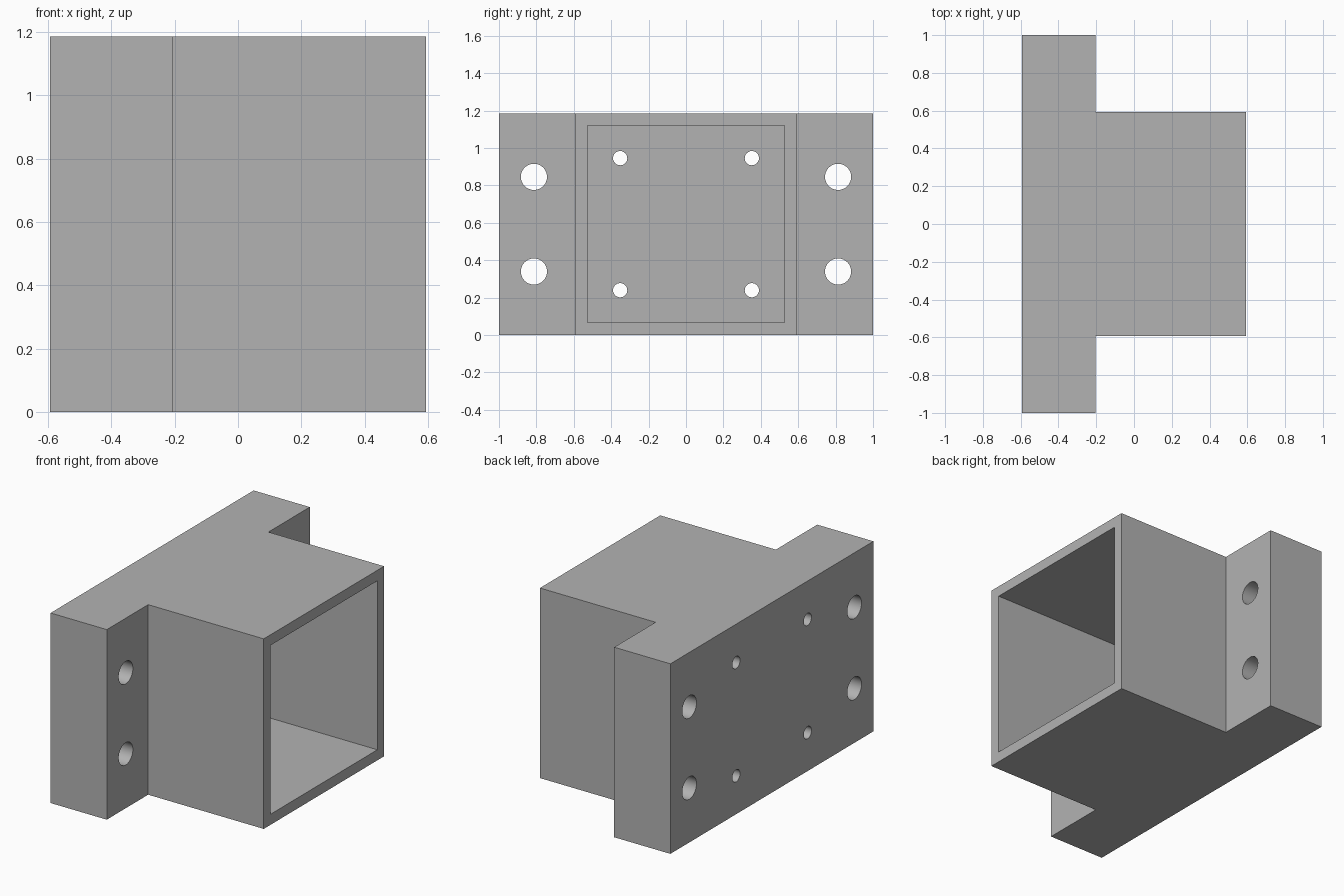
import bpy
import bmesh
import math

default = bpy.data.objects.get("Cube")
if default:
    bpy.data.objects.remove(default, do_unlink=True)

HALF = 0.5925          # half width of the square box
HEIGHT = 2 * HALF
MID = HALF             # centre height
FLANGE = -0.205        # outer face of the flange
WALL = 0.066

grey = bpy.data.materials.new("plain grey")
grey.use_nodes = True
colour = (0.45, 0.45, 0.45, 1)
grey.diffuse_color = colour
grey.node_tree.nodes["Principled BSDF"].inputs["Base Color"].default_value = colour


def extruded(name, outline, bottom, height):
    """Solid prism from an outline in the ground plane."""
    bm = bmesh.new()
    face = bm.faces.new([bm.verts.new((x, y, bottom)) for x, y in outline])
    result = bmesh.ops.extrude_face_region(bm, geom=[face])
    top = [v for v in result["geom"] if isinstance(v, bmesh.types.BMVert)]
    bmesh.ops.translate(bm, verts=top, vec=(0, 0, height))
    bmesh.ops.recalc_face_normals(bm, faces=bm.faces)
    mesh = bpy.data.meshes.new(name)
    bm.to_mesh(mesh)
    bm.free()
    obj = bpy.data.objects.new(name, mesh)
    bpy.context.collection.objects.link(obj)
    mesh.materials.append(grey)
    return obj


def cut(target, cutter):
    """Subtract the cutter, then remove it."""
    cutter.hide_render = True
    bpy.ops.object.select_all(action="DESELECT")
    target.select_set(True)
    bpy.context.view_layer.objects.active = target
    mod = target.modifiers.new("cut", "BOOLEAN")
    mod.operation = "DIFFERENCE"
    mod.solver = "EXACT"
    mod.object = cutter
    bpy.ops.object.modifier_apply(modifier=mod.name)
    bpy.data.objects.remove(cutter, do_unlink=True)


# T-shaped body: wide flange at the back, square box in front
half_outline = [(-HALF, -1), (FLANGE, -1), (FLANGE, -HALF), (HALF, -HALF)]
outline = half_outline + [(x, -y) for x, y in reversed(half_outline)]
body = extruded("flanged_box", outline, 0, HEIGHT)

# Open cavity in the box
inner = HALF - WALL
cavity = extruded("cavity_cutter",
                  [(-inner, -inner), (1, -inner), (1, inner), (-inner, inner)],
                  WALL, 2 * inner)
cut(body, cavity)

# Large flange holes and small holes in the back wall
for radius, y, dz, x, length in ((0.07, 0.813, 0.253, -0.4, 0.6),
                                 (0.038, 0.352, 0.353, -HALF, 0.3)):
    for side in (-1, 1):
        for level in (-1, 1):
            bpy.ops.mesh.primitive_cylinder_add(
                vertices=48, radius=radius, depth=length,
                location=(x, side * y, MID + level * dz),
                rotation=(0, math.pi / 2, 0))
            drill = bpy.context.object
            drill.data.materials.append(grey)
            cut(body, drill)

bpy.ops.object.select_all(action="DESELECT")
body.select_set(True)
bpy.context.view_layer.objects.active = body
bpy.ops.object.shade_smooth_by_angle(angle=math.radians(30))
